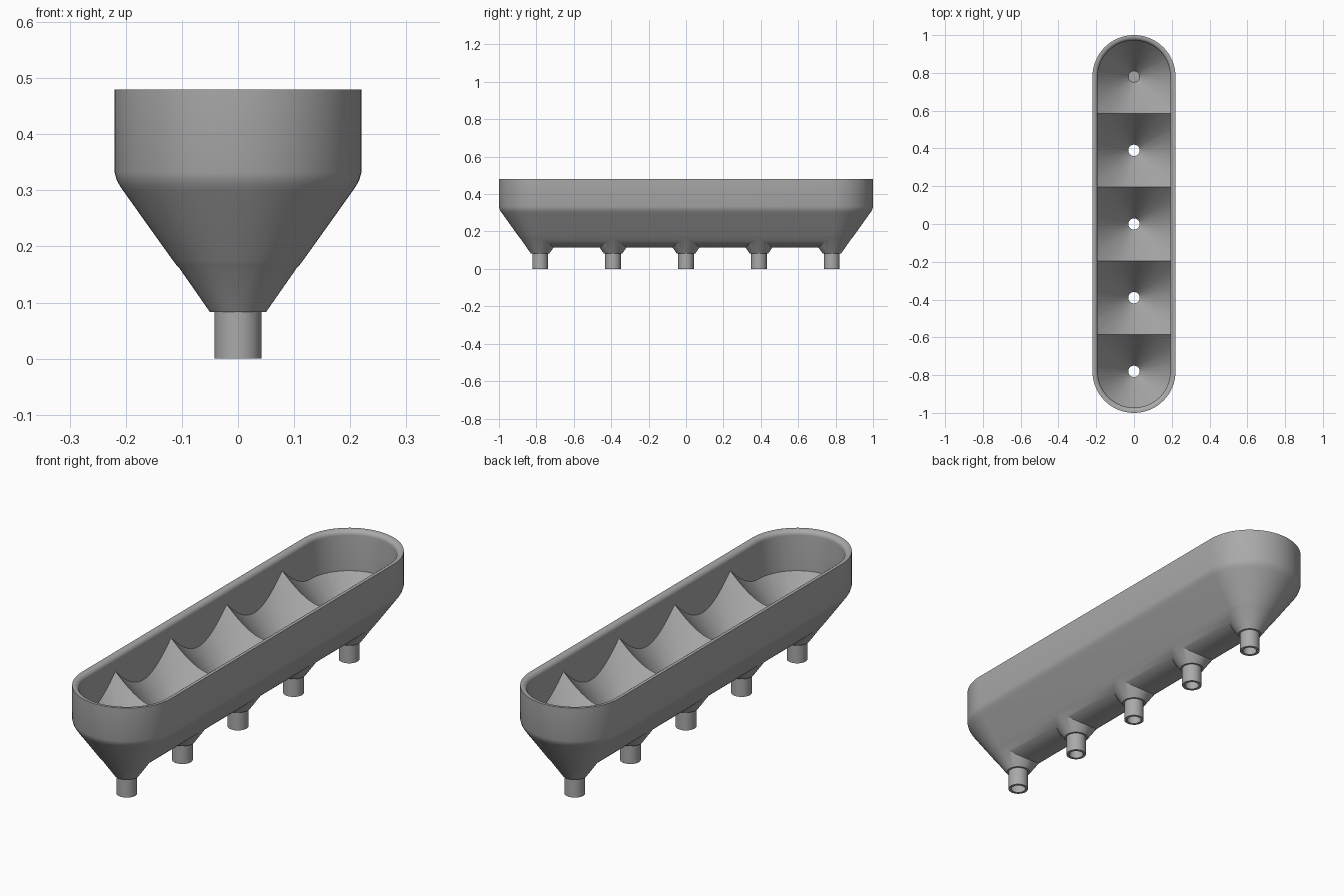
import bpy, bmesh, math

if "Cube" in bpy.data.objects:
    bpy.data.objects.remove(bpy.data.objects["Cube"], do_unlink=True)

PITCH = 0.39                                     # spacing of the outlets
OUTLETS = [PITCH * i for i in range(-2, 3)]
SPINE = 2 * PITCH                                # half length of the straight run
RADIUS = 1 - SPINE                               # outer end radius
SEG = 64

grey = bpy.data.materials.new("plain grey")
grey.use_nodes = True
COLOUR = (0.4, 0.4, 0.4, 1)
grey.diffuse_color = COLOUR
grey.node_tree.nodes["Principled BSDF"].inputs["Base Color"].default_value = COLOUR


def loft(name, profile, half=0.0, y=0.0):
    """Stack (radius, height) rings; half stretches each circle along y."""
    bm = bmesh.new()
    angles = [math.pi * i / (SEG // 2) for i in range(SEG // 2 + 1)]
    if half:
        turns = [(a, half) for a in angles] + [(a + math.pi, -half) for a in angles]
    else:
        turns = [(a, 0) for a in angles[:-1]] + [(a + math.pi, 0) for a in angles[:-1]]
    rings = [[bm.verts.new((r * math.cos(a), y + o + r * math.sin(a), z)) for a, o in turns]
             for r, z in profile]
    n = len(turns)
    for low, high in zip(rings, rings[1:]):
        for i in range(n):
            j = (i + 1) % n
            bm.faces.new((low[i], low[j], high[j], high[i]))
    bm.faces.new(rings[0][::-1])
    bm.faces.new(rings[-1])
    mesh = bpy.data.meshes.new(name)
    bm.to_mesh(mesh)
    bm.free()
    mesh.materials.append(grey)
    obj = bpy.data.objects.new(name, mesh)
    bpy.context.collection.objects.link(obj)
    return obj


def combine(target, tool, operation):
    """Apply a boolean and discard the tool."""
    mod = target.modifiers.new("combine", "BOOLEAN")
    mod.operation, mod.object, mod.solver = operation, tool, "EXACT"
    bpy.context.view_layer.objects.active = target
    bpy.ops.object.modifier_apply(modifier=mod.name)
    bpy.data.objects.remove(tool, do_unlink=True)


# Outer trough: rounded keel, sloping flanks, soft shoulder, upright wall
KEEL, KEEL_Z = 0.142, 0.257
keel = [(KEEL * math.sin(math.radians(a)), KEEL_Z - KEEL * math.cos(math.radians(a)))
        for a in (3, 9, 15, 21, 27, 33, 39, 45, 50, 54.5)]
shoulder = [(0.203, 0.297), (0.21, 0.307), (0.216, 0.318), (RADIUS, 0.332)]
body = loft("hopper_tray", keel + shoulder + [(RADIUS, 0.48)], SPINE)

# Funnel tips and outlet tubes under the keel
for y in OUTLETS:
    combine(body, loft("funnel_tip", [(0.05, 0.083), (0.1245, 0.19)], y=y), "UNION")
for y in OUTLETS:
    combine(body, loft("outlet_tube", [(0.042, 0), (0.042, 0.095)], y=y), "UNION")

# Cavity: overlapping funnels trimmed to the inner wall, with a rounded lip
WALL, LIP = 0.192, 0.02
funnels = None
for y in OUTLETS:
    cone = loft("funnel_cavity", [(0.02, 0.066), (0.372, 0.55)], y=y)
    if funnels:
        combine(funnels, cone, "UNION")
    else:
        funnels = cone
lip = [(WALL + LIP * (1 - math.cos(math.radians(a))), 0.46 + LIP * math.sin(math.radians(a)))
       for a in range(0, 91, 15)]
inside = loft("inner_wall", [(WALL, 0.04)] + lip + [(WALL + LIP, 0.53)], SPINE)
combine(inside, funnels, "INTERSECT")
combine(body, inside, "DIFFERENCE")

# Bores through the outlet tubes
for y in OUTLETS:
    combine(body, loft("bore", [(0.03, -0.02), (0.03, 0.085)], y=y), "DIFFERENCE")

bpy.ops.object.select_all(action="DESELECT")
body.select_set(True)
bpy.context.view_layer.objects.active = body
bpy.ops.object.shade_smooth_by_angle(angle=math.radians(25))
